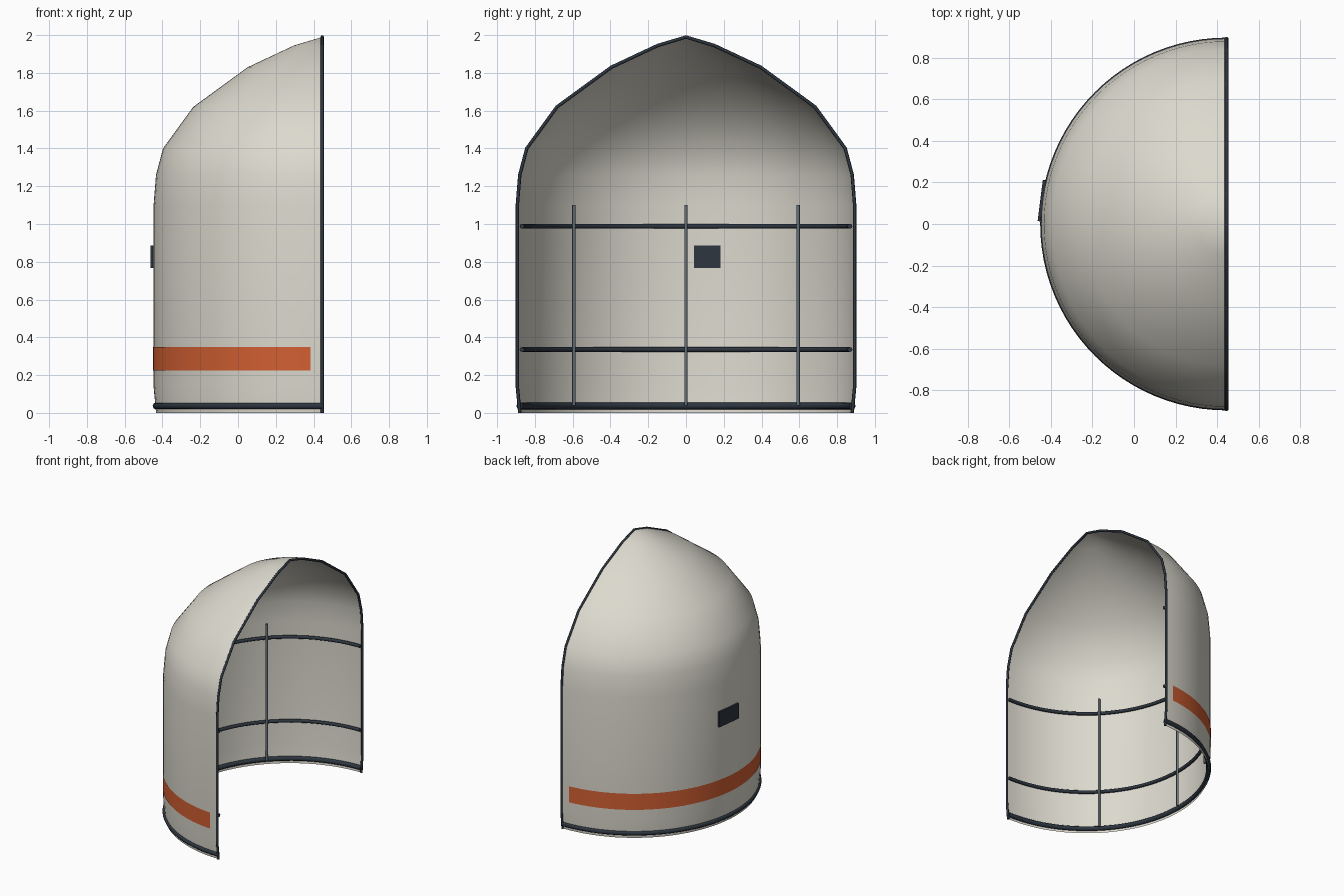
import bpy
import bmesh
from math import sin, cos, pi, radians

cube = bpy.data.objects.get("Cube")
if cube:
    bpy.data.objects.remove(cube, do_unlink=True)

AXIS_X = 0.446      # the half shell curves around this vertical axis
RADIUS = 0.893
SEGMENTS = 48


def material(name, rgb, roughness=0.6):
    m = bpy.data.materials.new(name)
    m.use_nodes = True
    m.diffuse_color = (*rgb, 1)
    bsdf = m.node_tree.nodes["Principled BSDF"]
    bsdf.inputs["Base Color"].default_value = (*rgb, 1)
    bsdf.inputs["Roughness"].default_value = roughness
    return m


ivory = material("warm_ivory", (0.72, 0.70, 0.62))
charcoal = material("blue_charcoal", (0.026, 0.036, 0.050))
steel = material("steel_grey", (0.14, 0.17, 0.20))
orange = material("burnt_orange", (0.64, 0.115, 0.032))


def polar(radius, angle, z):
    """Point on the half circle; angle 0 points to -x, positive to +y."""
    return (AXIS_X - radius * cos(angle), radius * sin(angle), z)


def finish(obj, mat, smooth=True):
    obj.data.materials.append(mat)
    if smooth:
        for p in obj.data.polygons:
            p.use_smooth = True
    return obj


def mesh_object(name, bm, mat, smooth=True):
    mesh = bpy.data.meshes.new(name)
    bm.to_mesh(mesh)
    bm.free()
    obj = bpy.data.objects.new(name, mesh)
    bpy.context.collection.objects.link(obj)
    return finish(obj, mat, smooth)


def revolve(name, profile, half_angle, mat):
    """Sweep a (radius, z) profile around the axis."""
    bm = bmesh.new()
    rows = []
    for i in range(SEGMENTS + 1):
        a = half_angle * (2 * i / SEGMENTS - 1)
        rows.append([bm.verts.new(polar(r, a, z)) for r, z in profile])
    for a, b in zip(rows, rows[1:]):
        for j in range(len(profile) - 1):
            bm.faces.new((a[j], a[j + 1], b[j + 1], b[j]))
    bmesh.ops.remove_doubles(bm, verts=bm.verts, dist=0.00001)
    bmesh.ops.recalc_face_normals(bm, faces=bm.faces)
    if sum(f.normal.x for f in bm.faces) > 0:
        bmesh.ops.reverse_faces(bm, faces=bm.faces)
    return mesh_object(name, bm, mat)


def tube(name, points, radius, mat):
    curve = bpy.data.curves.new(name, "CURVE")
    curve.dimensions = "3D"
    curve.bevel_depth = radius
    curve.bevel_resolution = 2
    curve.use_fill_caps = True
    spline = curve.splines.new("POLY")
    spline.points.add(len(points) - 1)
    for p, co in zip(spline.points, points):
        p.co = (*co, 1)
    obj = bpy.data.objects.new(name, curve)
    bpy.context.collection.objects.link(obj)
    bpy.ops.object.select_all(action="DESELECT")
    obj.select_set(True)
    bpy.context.view_layer.objects.active = obj
    bpy.ops.object.convert(target="MESH")
    obj = bpy.context.view_layer.objects.active
    finish(obj, mat)
    bpy.ops.object.shade_smooth_by_angle(angle=radians(50))
    return obj


def hoop(name, radius, z, thickness):
    pts = [polar(radius, pi * (i / SEGMENTS - 0.5), z) for i in range(SEGMENTS + 1)]
    return tube(name, pts, thickness, charcoal)


# Half shell: straight wall closing into a pointed dome
profile = [(0.88, 0), (RADIUS, 0.14), (RADIUS, 1.1), (0.88, 1.26), (0.843, 1.4),
           (0.683, 1.62), (0.395, 1.83), (0.15, 1.945), (0, 1.99)]
revolve("half_shell", profile, pi / 2, ivory)

# Seal along the open edge, up one side and down the other
left_edge = [(AXIS_X, r, z) for r, z in profile]
right_edge = [(x, -y, z) for x, y, z in left_edge[-2::-1]]
tube("edge_seal", left_edge + right_edge, 0.009, charcoal)

# Base ring and inner stiffening hoops
hoop("base_ring", 0.88, 0.037, 0.018)
hoop("lower_hoop", 0.868, 0.335, 0.013)
hoop("upper_hoop", 0.868, 0.988, 0.013)

# Inner vertical stringers
for name, angle in (("right", -44), ("middle", 0), ("left", 44)):
    a = radians(angle)
    tube(name + "_stringer", [polar(0.855, a, 0.04), polar(0.855, a, 1.1)], 0.009, steel)

# Painted band around the outside
revolve("orange_band", [(0.896, 0.225), (0.896, 0.35)], radians(86), orange)

# Flat badge plate set into the back of the wall
bm = bmesh.new()
bmesh.ops.create_cube(bm, size=1)
badge = mesh_object("badge_plate", bm, charcoal, smooth=False)
badge_angle = radians(7.2)
badge.scale = (0.015, 0.2, 0.118)
badge.location = polar(0.8975, badge_angle, 0.827)
badge.rotation_euler.z = -badge_angle
